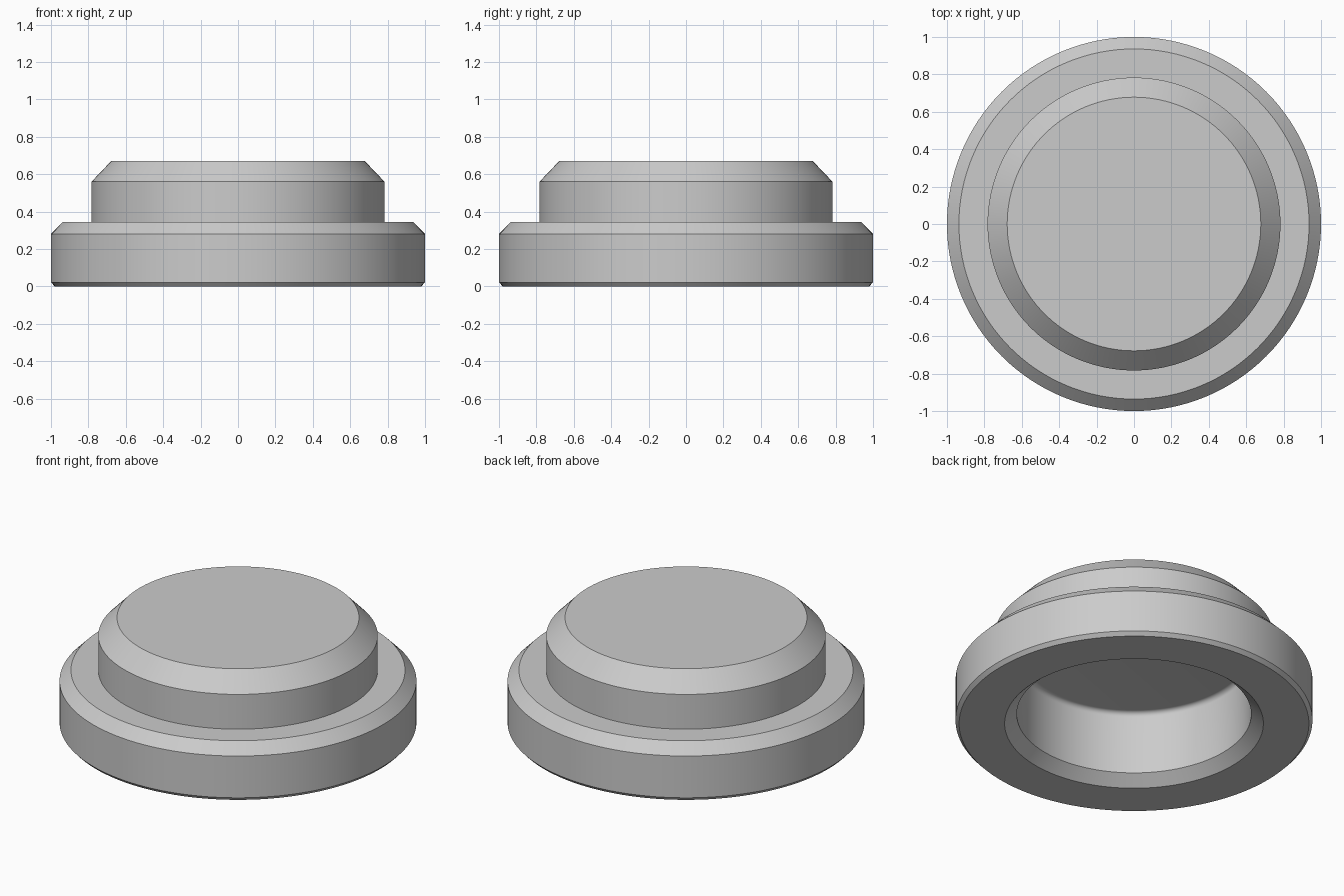
import bpy
import bmesh
from math import sin, cos, pi, radians

if "Cube" in bpy.data.objects:
    bpy.data.objects.remove(bpy.data.objects["Cube"], do_unlink=True)

SEGMENTS = 128

# Single plain grey material
grey = bpy.data.materials.new("light_grey")
grey.use_nodes = True
colour = (0.6, 0.6, 0.6, 1.0)
grey.diffuse_color = colour
grey.node_tree.nodes["Principled BSDF"].inputs["Base Color"].default_value = colour


def fillet(radius, height, size, steps=6):
    """Rounded inner corner between the recess wall and its ceiling."""
    angles = [i / steps * pi / 2 for i in range(steps + 1)]
    return [(radius - size + size * cos(a), height - size + size * sin(a))
            for a in angles]


def lathe(name, profile, material):
    """Revolve a (radius, z) profile that starts and ends on the axis."""
    bm = bmesh.new()
    verts = [bm.verts.new((r, 0, z)) for r, z in profile]
    edges = [bm.edges.new(pair) for pair in zip(verts, verts[1:])]
    bmesh.ops.spin(bm, geom=verts + edges, cent=(0, 0, 0), axis=(0, 0, 1),
                   angle=2 * pi, steps=SEGMENTS, use_merge=True)
    bmesh.ops.remove_doubles(bm, verts=bm.verts, dist=1e-5)
    bmesh.ops.recalc_face_normals(bm, faces=bm.faces)
    mesh = bpy.data.meshes.new(name)
    bm.to_mesh(mesh)
    bm.free()
    mesh.materials.append(material)
    obj = bpy.data.objects.new(name, mesh)
    bpy.context.collection.objects.link(obj)
    bpy.ops.object.select_all(action='DESELECT')
    obj.select_set(True)
    bpy.context.view_layer.objects.active = obj
    bpy.ops.object.shade_smooth_by_angle(angle=radians(25))
    return obj


# Raised top with chamfered rim
crown = [(0, 0.67), (0.678, 0.67), (0.783, 0.56), (0.783, 0.345)]
# Wide flange with chamfers above and below
flange = [(0.936, 0.345), (1, 0.28), (1, 0.022), (0.98, 0)]
# Blind recess underneath with a chamfered mouth
recess = [(0.725, 0), (0.657, 0.06)] + fillet(0.657, 0.45, 0.03) + [(0, 0.45)]

lathe("stepped_cap", crown + flange + recess, grey)
